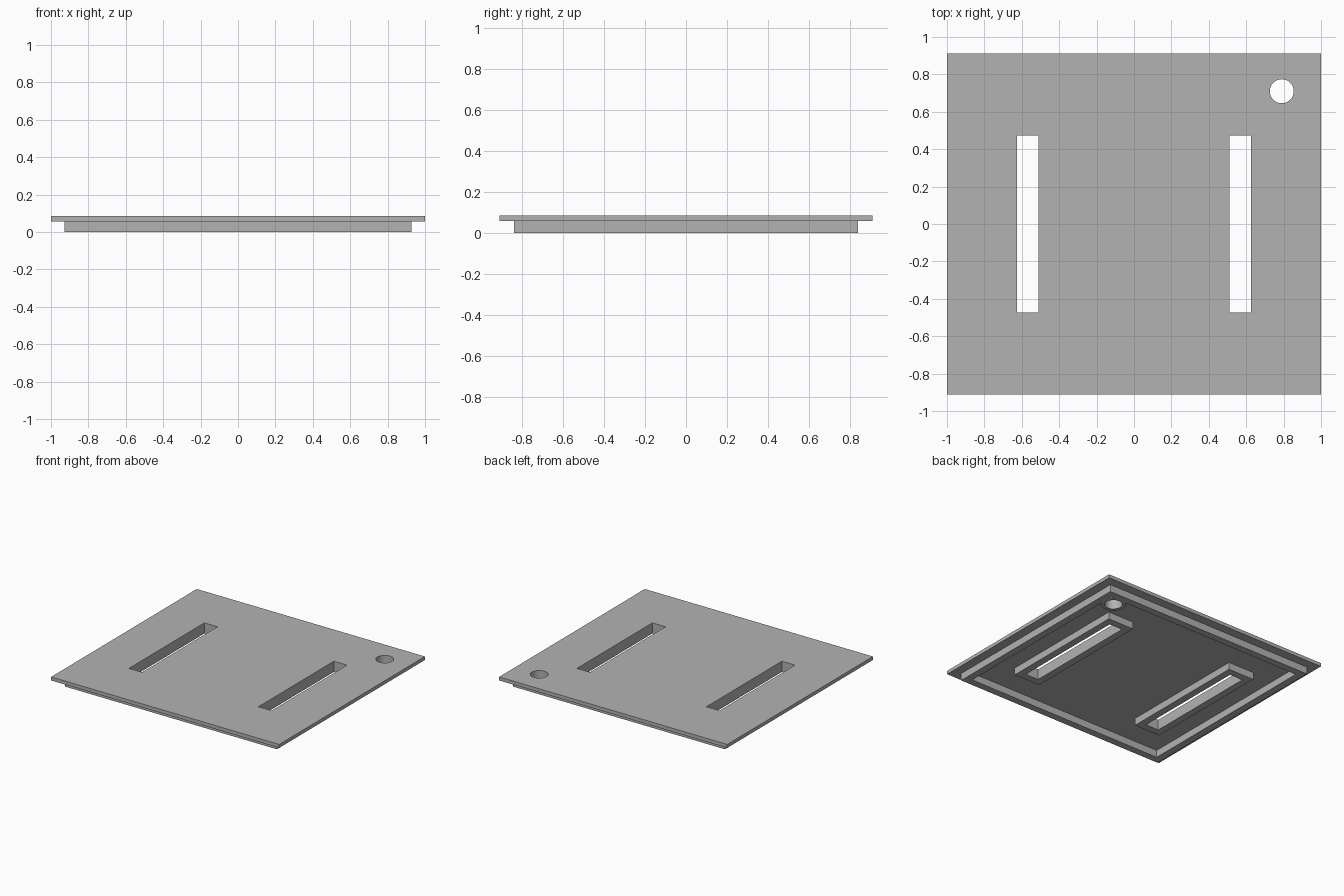
import bpy

old = bpy.data.objects.get("Cube")
if old:
    bpy.data.objects.remove(old, do_unlink=True)

# Main dimensions
TOP, UNDER, EMBED = 0.085, 0.057, 0.07
SLOT_X, SLOT_W, SLOT_L = 0.568, 0.115, 0.945
HOLE = (0.79, 0.71)
WALL = 0.057

grey = bpy.data.materials.new("mid_grey")
grey.use_nodes = True
colour = (0.45, 0.45, 0.45, 1)
grey.diffuse_color = colour
grey.node_tree.nodes["Principled BSDF"].inputs["Base Color"].default_value = colour


def box(name, x, y, width, depth, low, high):
    bpy.ops.mesh.primitive_cube_add(size=1, location=(x, y, (low + high) / 2))
    ob = bpy.context.object
    ob.name = name
    ob.scale = (width, depth, high - low)
    bpy.ops.object.transform_apply(location=True, rotation=False, scale=True)
    ob.data.materials.append(grey)
    return ob


def cylinder(name, radius, low, high):
    bpy.ops.mesh.primitive_cylinder_add(vertices=48, radius=radius, depth=high - low,
                                        location=(*HOLE, (low + high) / 2))
    ob = bpy.context.object
    ob.name = name
    bpy.ops.object.transform_apply(location=True, rotation=False, scale=True)
    ob.data.materials.append(grey)
    return ob


def combine(target, tool, operation):
    mod = target.modifiers.new(operation, "BOOLEAN")
    mod.operation = operation
    mod.solver = "EXACT"
    mod.object = tool
    bpy.context.view_layer.objects.active = target
    bpy.ops.object.modifier_apply(modifier=mod.name)
    bpy.data.objects.remove(tool, do_unlink=True)


# Flat cover plate
cover = box("cover_plate", 0, 0, 2, 1.824, UNDER, TOP)

# Raised rim on the underside
rim = box("rim", 0, 0, 1.856, 1.68, 0, EMBED)
combine(rim, box("rim_cavity", 0, 0, 1.856 - 2 * WALL, 1.68 - 2 * WALL, -0.1, 0.2), "DIFFERENCE")
combine(cover, rim, "UNION")

# Collars around the slots and the round hole
for side in (-1, 1):
    combine(cover, box("slot_collar", side * SLOT_X, 0, SLOT_W + 2 * WALL,
                       SLOT_L + 2 * WALL, 0, EMBED), "UNION")
combine(cover, cylinder("hole_collar", 0.09, 0, EMBED), "UNION")

# Through openings
for side in (-1, 1):
    combine(cover, box("slot_cutter", side * SLOT_X, 0, SLOT_W, SLOT_L, -0.1, 0.2), "DIFFERENCE")
combine(cover, cylinder("hole_cutter", 0.064, -0.1, 0.2), "DIFFERENCE")

# Smooth the round walls, keep the edges crisp
bpy.ops.object.select_all(action="DESELECT")
cover.select_set(True)
bpy.context.view_layer.objects.active = cover
bpy.ops.object.shade_smooth_by_angle()
